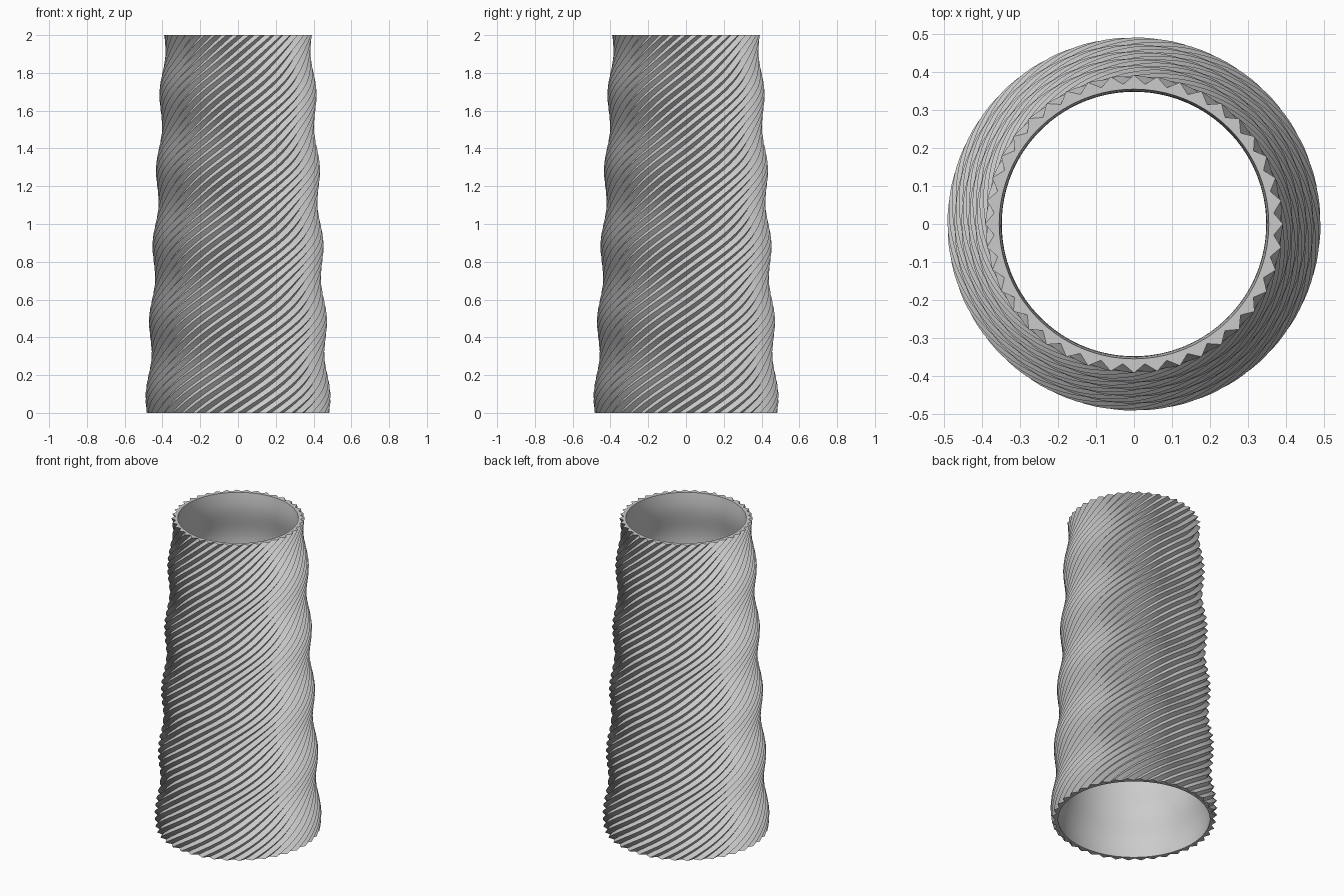
import bpy, bmesh, math

if "Cube" in bpy.data.objects:
    bpy.data.objects.remove(bpy.data.objects["Cube"])

RIDGES = 40          # number of spiral ridges
SIDES = RIDGES * 2   # one peak and one valley per ridge
LAYERS = 120
HEIGHT = 2.0
TWIST = 2 * math.pi  # one full turn from bottom to top
DEPTH = 0.023        # ridge depth
WALL = 0.037         # peak to inner wall


def peak_radius(z):
    """Tapered profile with five gentle bulges."""
    return 0.483 - 0.046 * z + 0.011 * math.sin(2 * math.pi * z / 0.4)


def ring(bm, z, inner):
    verts = []
    for i in range(SIDES):
        a = 2 * math.pi * i / SIDES + TWIST * z / HEIGHT
        r = peak_radius(z) - (WALL if inner else DEPTH * (i % 2))
        verts.append(bm.verts.new((r * math.cos(a), r * math.sin(a), z)))
    return verts


def bridge(bm, lower, upper):
    for i in range(SIDES):
        j = (i + 1) % SIDES
        bm.faces.new((lower[i], lower[j], upper[j], upper[i]))


# Twisted ridged shell with a smooth inner wall
bm = bmesh.new()
levels = [HEIGHT * k / LAYERS for k in range(LAYERS + 1)]
outer = [ring(bm, z, False) for z in levels]
inner = [ring(bm, z, True) for z in levels]
for k in range(LAYERS):
    bridge(bm, outer[k], outer[k + 1])
    bridge(bm, inner[k + 1], inner[k])
# Flat rims at the bottom and top
bridge(bm, inner[0], outer[0])
bridge(bm, outer[-1], inner[-1])
bmesh.ops.recalc_face_normals(bm, faces=bm.faces)

mesh = bpy.data.meshes.new("twisted_shade")
bm.to_mesh(mesh)
bm.free()
shade = bpy.data.objects.new("twisted_shade", mesh)
bpy.context.collection.objects.link(shade)

grey = bpy.data.materials.new("light_grey")
grey.diffuse_color = (0.6, 0.6, 0.6, 1)
grey.use_nodes = True
grey.node_tree.nodes["Principled BSDF"].inputs["Base Color"].default_value = grey.diffuse_color
mesh.materials.append(grey)

# Smooth along the spirals, crisp at the ridges
bpy.context.view_layer.objects.active = shade
shade.select_set(True)
bpy.ops.object.shade_smooth_by_angle(angle=math.radians(30))
